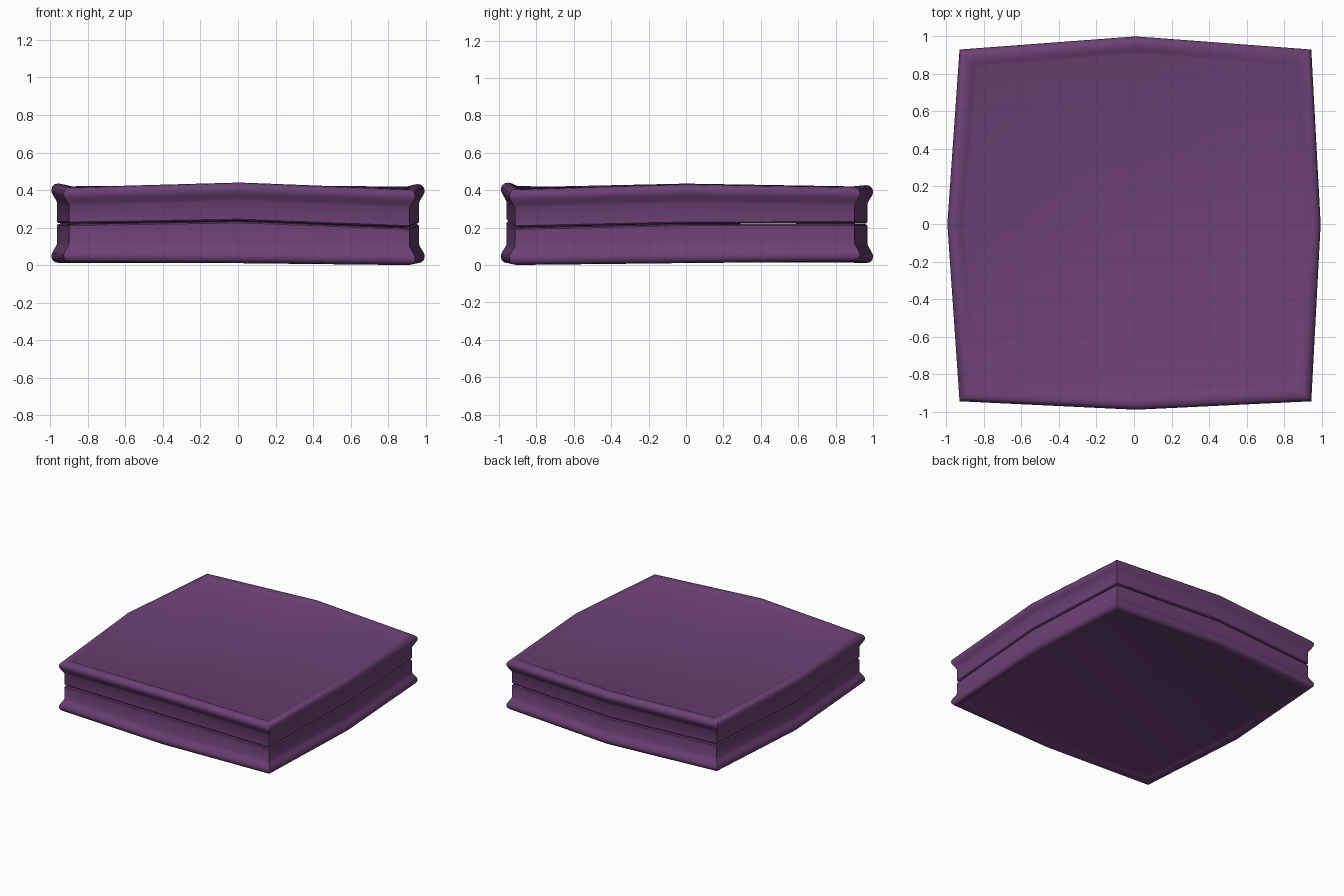
import bpy, bmesh, math

if "Cube" in bpy.data.objects:
    bpy.data.objects.remove(bpy.data.objects["Cube"])

# Slightly uneven outline, anticlockwise: x, y, bottom z, seam z, top z
OUTLINE = [
    (-0.93, -0.945, 0.015, 0.220, 0.415),
    (0.01, -0.990, 0.010, 0.235, 0.440),
    (0.945, -0.945, 0.000, 0.200, 0.405),
    (0.995, 0.000, 0.010, 0.220, 0.432),
    (0.945, 0.930, 0.018, 0.222, 0.418),
    (0.01, 1.000, 0.010, 0.220, 0.427),
    (-0.93, 0.930, 0.012, 0.220, 0.420),
    (-0.995, 0.000, 0.012, 0.222, 0.435),
]

# Rounded rim: inset from the outline, drop from the rim's crest
RIM = [(0.030, 0.100), (0.023, 0.085), (0.010, 0.064), (0.002, 0.048),
       (0.000, 0.035), (0.004, 0.018), (0.018, 0.004), (0.038, 0.000),
       (0.060, 0.004), (0.080, 0.014), (0.092, 0.018)]

purple = bpy.data.materials.new("plum purple")
purple.diffuse_color = (0.152, 0.052, 0.178, 1)
purple.use_nodes = True
purple.node_tree.nodes["Principled BSDF"].inputs["Base Color"].default_value = purple.diffuse_color


def shift(v, inset):
    """Move an outline point inwards along its side (or both sides at a corner)."""
    return [c - math.copysign(inset, c) if abs(c) > 0.5 else c for c in v[:2]]


def half(name, up):
    """One half of the padded block, from the seam to its outer panel."""
    bm = bmesh.new()
    sign = 1 if up else -1
    rings = []

    def ring(inset, height):
        rings.append([bm.verts.new((*shift(v, inset), height(v))) for v in OUTLINE])

    # Rolled-in seam edge, then wall and rim
    for inset, gap in ((0.050, 0.001), (0.036, 0.003), (0.030, 0.010)):
        ring(inset, lambda v: v[3] + sign * gap)
    for inset, drop in RIM:
        ring(inset, lambda v: (v[4] if up else v[2]) - sign * drop)

    n = len(OUTLINE)
    for a, b in zip(rings, rings[1:]):
        for i in range(n):
            j = (i + 1) % n
            bm.faces.new((a[i], a[j], b[j], b[i]))

    # Flat panel inside the rim, and the hidden face at the seam
    for edge in (rings[0], rings[-1]):
        z = sum(v.co.z for v in edge) / n
        mid = bm.verts.new((0, 0, z))
        for i in range(n):
            bm.faces.new((edge[i], edge[(i + 1) % n], mid))
    bmesh.ops.recalc_face_normals(bm, faces=bm.faces)

    mesh = bpy.data.meshes.new(name)
    bm.to_mesh(mesh)
    bm.free()
    mesh.materials.append(purple)
    obj = bpy.data.objects.new(name, mesh)
    bpy.context.collection.objects.link(obj)
    bpy.ops.object.select_all(action='DESELECT')
    obj.select_set(True)
    bpy.context.view_layer.objects.active = obj
    bpy.ops.object.shade_smooth_by_angle(angle=math.radians(35))


half("lower_cushion", False)
half("upper_cushion", True)
